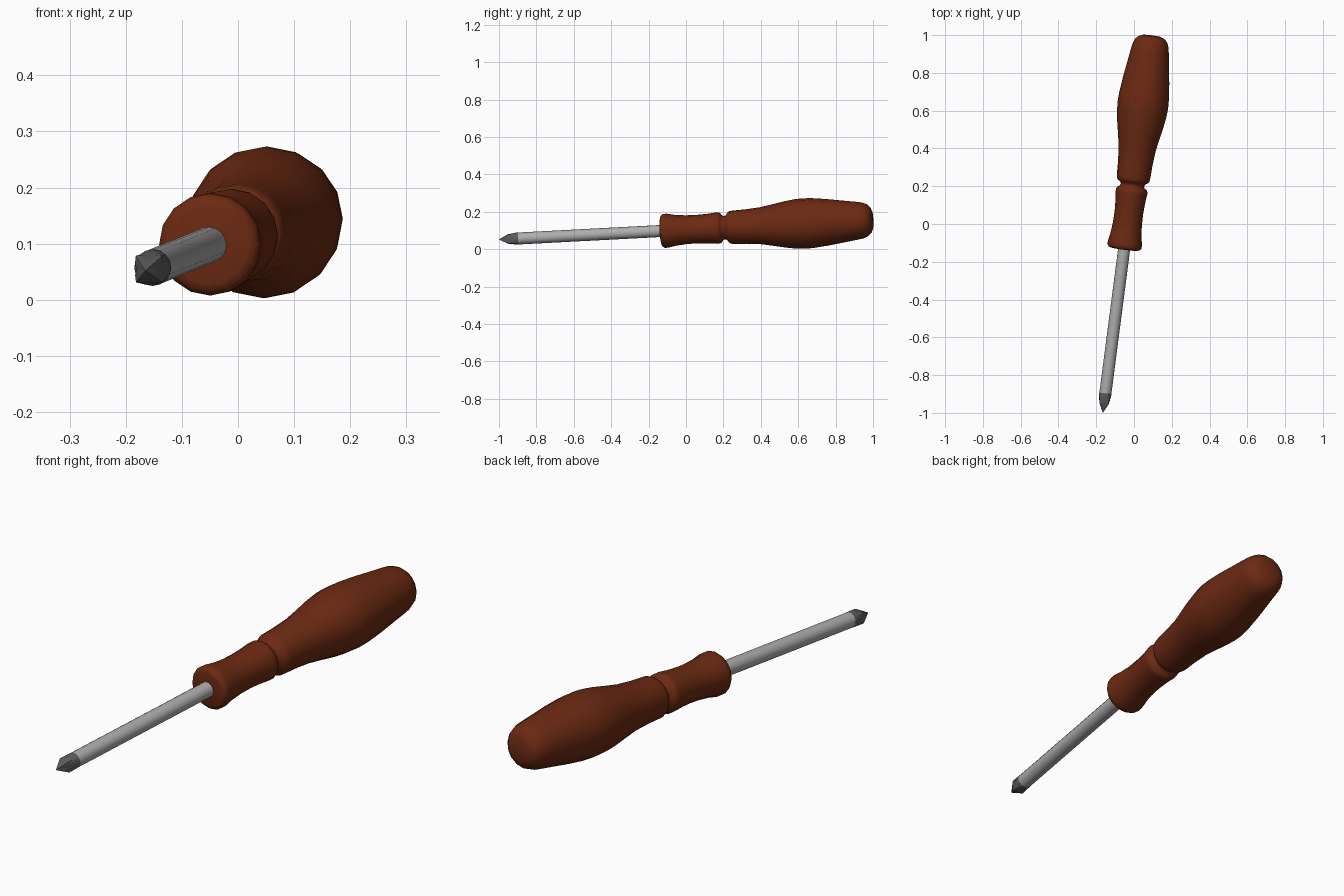
import bpy, bmesh, math
from mathutils import Vector

if "Cube" in bpy.data.objects:
    bpy.data.objects.remove(bpy.data.objects["Cube"])

# Tool axis, slightly tilted from +y
AXIS = Vector((0.13, 1.0, 0.0525))
K = AXIS.length
D = AXIS.normalized()
ORIGIN = Vector((-0.035, 0.0, 0.1045))
U = Vector((0, 0, 1)) - D * D.z
U.normalize()
V = D.cross(U)


def material(name, rgb):
    m = bpy.data.materials.new(name)
    m.diffuse_color = (*rgb, 1)
    m.use_nodes = True
    m.node_tree.nodes["Principled BSDF"].inputs["Base Color"].default_value = m.diffuse_color
    return m


def lathe(name, profile, sides, mat, angle=40, shape=None):
    """Turn (position along axis, radius) pairs; radius 0 makes a pole."""
    bm = bmesh.new()
    rings = []
    for y, r in profile:
        c = ORIGIN + D * (y * K)
        if r == 0:
            rings.append([bm.verts.new(c)])
            continue
        ring = []
        for i in range(sides):
            a = 2 * math.pi * i / sides
            rr = r * (shape(i, y) if shape else 1)
            ring.append(bm.verts.new(c + (U * math.cos(a) + V * math.sin(a)) * rr))
        rings.append(ring)
    for a, b in zip(rings, rings[1:]):
        for i in range(sides):
            j = (i + 1) % sides
            if len(a) == 1:
                bm.faces.new((a[0], b[j], b[i]))
            elif len(b) == 1:
                bm.faces.new((a[i], a[j], b[0]))
            else:
                bm.faces.new((a[i], a[j], b[j], b[i]))
    bmesh.ops.recalc_face_normals(bm, faces=bm.faces)
    me = bpy.data.meshes.new(name)
    bm.to_mesh(me)
    bm.free()
    me.materials.append(mat)
    ob = bpy.data.objects.new(name, me)
    bpy.context.collection.objects.link(ob)
    bpy.ops.object.select_all(action='DESELECT')
    ob.select_set(True)
    bpy.context.view_layer.objects.active = ob
    bpy.ops.object.shade_smooth_by_angle(angle=math.radians(angle))
    return ob


brown = material("red_brown_plastic", (0.15, 0.023, 0.006))
silver = material("silver_steel", (0.42, 0.42, 0.42))
dark = material("dark_steel", (0.11, 0.11, 0.11))

# Handle with front collar, finger groove and swelling grip
lathe("handle", [
    (-0.133, 0), (-0.133, 0.070), (-0.129, 0.083), (-0.118, 0.091), (-0.10, 0.091),
    (-0.06, 0.083), (0.0, 0.077), (0.06, 0.076), (0.12, 0.079), (0.165, 0.084),
    (0.178, 0.084), (0.187, 0.079), (0.196, 0.066), (0.206, 0.062), (0.216, 0.066),
    (0.226, 0.081), (0.236, 0.087), (0.25, 0.089), (0.32, 0.092), (0.40, 0.099),
    (0.47, 0.112), (0.53, 0.124), (0.585, 0.132), (0.63, 0.135), (0.68, 0.133),
    (0.76, 0.124), (0.84, 0.112), (0.91, 0.102), (0.945, 0.096), (0.97, 0.086),
    (0.987, 0.070), (0.996, 0.048), (0.999, 0)], 16, brown, 60)

# Shaft
lathe("shaft", [(-0.10, 0), (-0.10, 0.032), (-0.90, 0.032), (-0.90, 0)], 16, silver)


# Cross tip: ribs on the diagonals, grooves between them
def cross(i, y):
    if y > -0.91:
        return 1
    return (0.72, 0.88, 1.08, 0.88)[i % 4]


lathe("cross_tip", [(-0.895, 0), (-0.895, 0.0325), (-0.905, 0.0325), (-0.95, 0.031),
                    (-0.975, 0.016), (-1.0, 0)], 16, dark, 25, cross)
